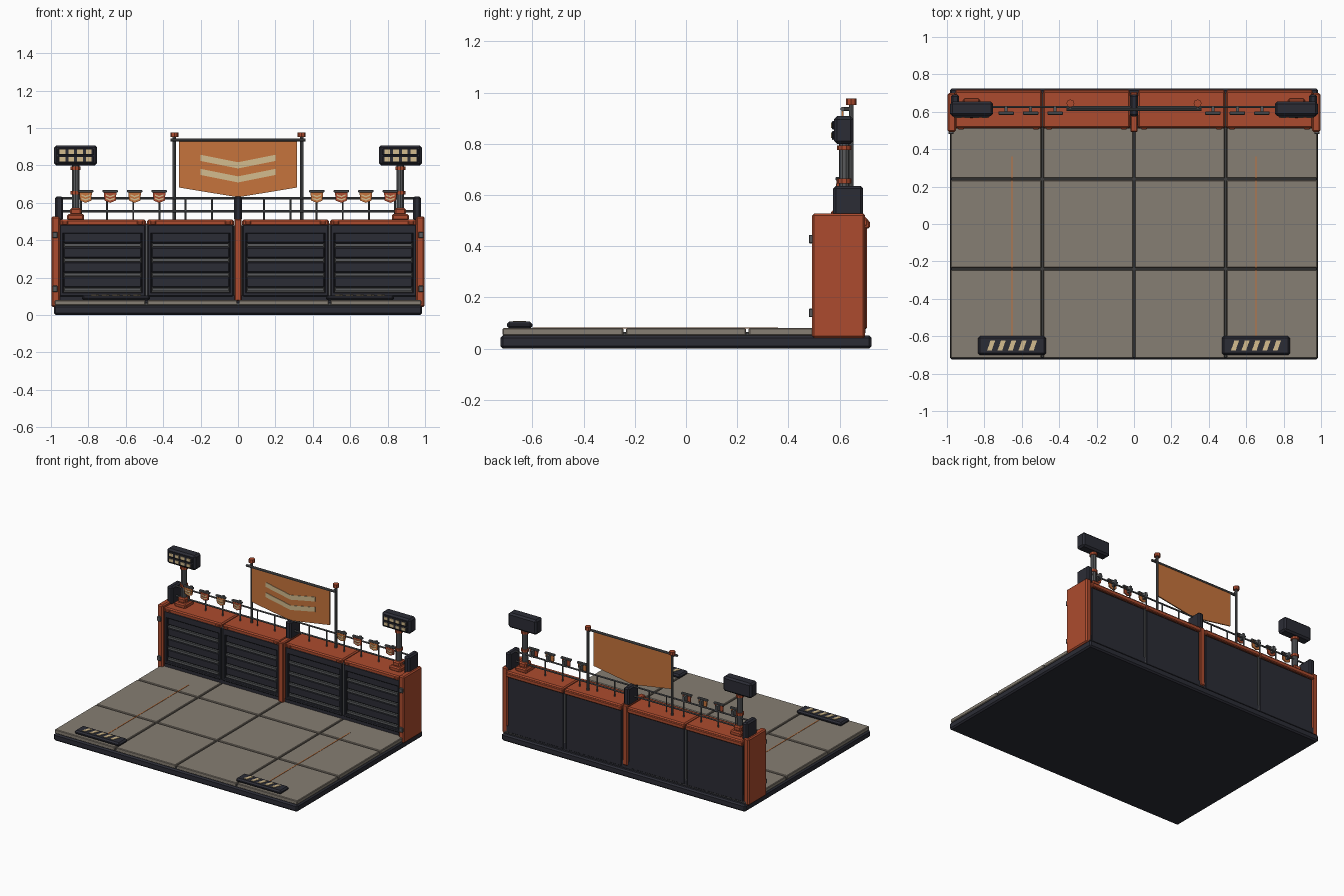
import bpy, bmesh, math
from mathutils import Vector

cube = bpy.data.objects.get("Cube")
if cube:
    bpy.data.objects.remove(cube, do_unlink=True)


def material(name, r, g, b):
    lin = [(c / 255 / 12.92) if c < 11 else ((c / 255 + 0.055) / 1.055) ** 2.4 for c in (r, g, b)]
    m = bpy.data.materials.new(name)
    m.use_nodes = True
    m.diffuse_color = (*lin, 1)
    m.node_tree.nodes["Principled BSDF"].inputs["Base Color"].default_value = (*lin, 1)
    return m


RUST = material("rust orange", 172, 75, 46)
CLOTH = material("light orange", 198, 116, 60)
DARK = material("dark slate", 43, 44, 53)
METAL = material("grey metal", 88, 90, 92)
GAP = material("joint grey", 62, 62, 62)
TILE = material("floor stone", 134, 126, 115)
CREAM = material("cream", 212, 188, 142)


def finish(name, bm, mat, bevel=0):
    bmesh.ops.recalc_face_normals(bm, faces=bm.faces)
    mesh = bpy.data.meshes.new(name)
    bm.to_mesh(mesh)
    bm.free()
    mesh.materials.append(mat)
    ob = bpy.data.objects.new(name, mesh)
    bpy.context.collection.objects.link(ob)
    if bevel:
        mod = ob.modifiers.new("bevel", "BEVEL")
        mod.width = bevel
        mod.segments = 1
    return ob


def box(name, x, y, z, mat, bevel=0):
    """Box from (min, max) pairs on each axis."""
    bm = bmesh.new()
    bmesh.ops.create_cube(bm, size=1)
    for v in bm.verts:
        v.co = [(a + b) / 2 + c * (b - a) for c, (a, b) in zip(v.co, (x, y, z))]
    return finish(name, bm, mat, bevel)


def around(c, half):
    return (c - half, c + half)


def rod(name, a, b, radius, mat, sides=8):
    a, b = Vector(a), Vector(b)
    bm = bmesh.new()
    bmesh.ops.create_cone(bm, cap_ends=True, segments=sides, radius1=radius,
                          radius2=radius, depth=(b - a).length)
    turn = (b - a).to_track_quat("Z", "Y")
    for v in bm.verts:
        v.co = turn @ v.co + (a + b) / 2
    return finish(name, bm, mat)


def prism(name, pts, lo, hi, mat, flat=False):
    """Extrude an outline along y, or along z when flat."""
    bm = bmesh.new()
    place = (lambda p, d: (p[0], p[1], d)) if flat else (lambda p, d: (p[0], d, p[1]))
    face = bm.faces.new([bm.verts.new(place(p, lo)) for p in pts])
    ext = bmesh.ops.extrude_face_region(bm, geom=[face])["geom"]
    step = Vector((0, 0, hi - lo)) if flat else Vector((0, hi - lo, 0))
    bmesh.ops.translate(bm, vec=step, verts=[e for e in ext if isinstance(e, bmesh.types.BMVert)])
    return finish(name, bm, mat)


def chevron(name, x, z, half, drop, thick, y):
    pts = [(x - half, z), (x, z - drop), (x + half, z),
           (x + half, z - thick), (x, z - drop - thick), (x - half, z - thick)]
    prism(name, pts, y - 0.003, y, CREAM)


# Floor slab and tiles
box("base_slab", (-0.985, 0.985), (-0.725, 0.725), (0, 0.052), DARK, 0.01)
box("tile_joints", (-0.975, 0.975), (-0.715, 0.7), (0.045, 0.066), GAP)
xs = (-0.985, -0.49, 0, 0.49, 0.985)
ys = (-0.722, -0.24, 0.24, 0.52)
for x0, x1 in zip(xs, xs[1:]):
    for y0, y1 in zip(ys, ys[1:]):
        box("floor_tile", (x0 + 0.005, x1 - 0.005), (y0 + 0.005, y1 - 0.005),
            (0.052, 0.08), TILE, 0.004)

# Wall core, shutters, back panels and top caps
box("wall_core", (-0.96, 0.96), (0.53, 0.69), (0.05, 0.48), GAP)
box("wall_sill", (-0.96, 0.96), (0.515, 0.7), (0.05, 0.105), DARK)
for x0, x1 in ((-0.955, -0.494), (-0.484, -0.024), (0.024, 0.484), (0.494, 0.955)):
    box("shutter_frame_top", (x0, x1), (0.51, 0.54), (0.435, 0.485), DARK, 0.005)
    box("shutter_frame_bottom", (x0, x1), (0.51, 0.54), (0.1, 0.122), DARK, 0.005)
    for a in (x0, x1 - 0.022):
        box("shutter_frame_side", (a, a + 0.022), (0.51, 0.54), (0.1, 0.485), DARK, 0.005)
    for i in range(4):
        z = 0.137 + i * 0.079
        prism_pts = (x0 + 0.022, x1 - 0.022)
        box("shutter_slat", prism_pts, (0.52, 0.54), (z + 0.01, z + 0.068), DARK, 0.006)
        box("shutter_strip", (x0 + 0.028, x1 - 0.028), (0.515, 0.54), around(z, 0.008), METAL)
    box("back_panel", (x0 + 0.004, x1 - 0.004), (0.68, 0.702), (0.06, 0.47), DARK, 0.004)
    box("top_cap", (x0 - 0.002, x1 + 0.002), (0.512, 0.712), (0.475, 0.51), RUST, 0.008)
    box("top_back_lip", (x0, x1), (0.695, 0.718), (0.47, 0.5), RUST, 0.005)
    for a in (x0 + 0.03, x1 - 0.03):
        box("cap_clip", around(a, 0.015), (0.504, 0.53), (0.482, 0.503), RUST, 0.004)
box("center_pillar", (-0.02, 0.02), (0.492, 0.706), (0.075, 0.515), RUST, 0.006)
for s in (-1, 1):
    box("seam_strip", around(s * 0.489, 0.005), (0.52, 0.7), (0.07, 0.49), METAL)

# End columns with hinges
for s in (-1, 1):
    box("end_column", around(s * 0.975, 0.022), (0.492, 0.7), (0.042, 0.528), RUST, 0.008)
    for z in (0.14, 0.428):
        box("column_hinge", around(s * 0.978, 0.014), (0.48, 0.5), around(z, 0.017), METAL, 0.003)

# Railing with stout posts
for x in (-0.957, 0, 0.957):
    box("rail_post", around(x, 0.022), (0.575, 0.692), (0.505, 0.635), DARK, 0.01)
for z in (0.555, 0.625):
    rod("guard_rail", (-0.95, 0.625, z), (0.95, 0.625, z), 0.006, METAL)
for k in range(-6, 7):
    if k:
        rod("rail_baluster", (k * 0.14, 0.625, 0.505), (k * 0.14, 0.625, 0.625), 0.005, METAL)

# Hanging pennants along the rail
for side in (-1, 1):
    for i in range(4):
        x = side * 0.618 + (i - 1.5) * 0.131
        mat = RUST if i % 2 else CLOTH
        box("pennant_bar", around(x, 0.041), around(0.593, 0.009), (0.656, 0.67), METAL, 0.003)
        box("pennant_clip", around(x, 0.008), (0.595, 0.63), (0.618, 0.66), METAL)
        prism("pennant_cloth", [(x - 0.034, 0.657), (x + 0.034, 0.657), (x + 0.03, 0.612),
                                (x, 0.6), (x - 0.03, 0.612)], 0.588, 0.597, mat)
        for z in (0.645, 0.628):
            chevron("pennant_mark", x, z, 0.022, 0.008, 0.008, 0.588)

# Central banner
for s in (-1, 1):
    rod("banner_pole", (s * 0.34, 0.645, 0.505), (s * 0.34, 0.645, 0.955), 0.009, METAL)
    rod("banner_finial", (s * 0.34, 0.645, 0.952), (s * 0.34, 0.645, 0.977), 0.021, RUST)
    rod("banner_bracket", (s * 0.34, 0.61, 0.936), (s * 0.34, 0.65, 0.936), 0.007, METAL)
rod("banner_crossbar", (-0.36, 0.612, 0.936), (0.36, 0.612, 0.936), 0.009, METAL)
prism("banner_cloth", [(-0.315, 0.93), (0.315, 0.93), (0.315, 0.682), (0, 0.63),
                       (-0.315, 0.682)], 0.608, 0.616, CLOTH)
for z in (0.857, 0.782):
    chevron("banner_mark", 0, z, 0.2, 0.04, 0.033, 0.608)

# Floodlight towers
for s in (-1, 1):
    x, y = s * 0.868, 0.618
    box("tower_foot", around(x, 0.075 / 2 + 0.008), around(y, 0.052), (0.505, 0.54), RUST, 0.008)
    box("tower_socket", around(x, 0.03), around(y, 0.035), (0.535, 0.572), RUST, 0.008)
    rod("tower_pole", (x, y, 0.56), (x, y, 0.82), 0.021, METAL, 10)
    for z in (0.655, 0.785):
        rod("tower_collar", (x, y, z - 0.009), (x, y, z + 0.009), 0.028, RUST, 10)
    box("lamp_head", around(x, 0.115), (0.578, 0.654), (0.8, 0.908), DARK, 0.012)
    for row in (0.833, 0.873):
        box("lamp_tray", around(x, 0.096), (0.57, 0.58), around(row, 0.017), DARK, 0.003)
        for i in range(4):
            box("lamp_cell", around(x + (i - 1.5) * 0.047, 0.015), (0.566, 0.58),
                around(row, 0.011), CREAM)

# Floor lights with slanted marks, and painted guide lines
for s in (-1, 1):
    x, y = s * 0.652, -0.65
    box("floor_light", around(x, 0.182), around(y, 0.05), (0.078, 0.106), DARK, 0.01)
    for i in range(5):
        c = x + (i - 2) * 0.056
        pts = [(-0.022, -0.026), (0.004, -0.026), (0.012, 0), (0.022, 0.026),
               (-0.004, 0.026), (-0.012, 0)]
        prism("floor_light_mark", [(c + px, y + py) for px, py in pts], 0.104, 0.109, CREAM, True)
    box("guide_line", around(x, 0.0035), (-0.6, 0.36), (0.079, 0.082), CLOTH)
